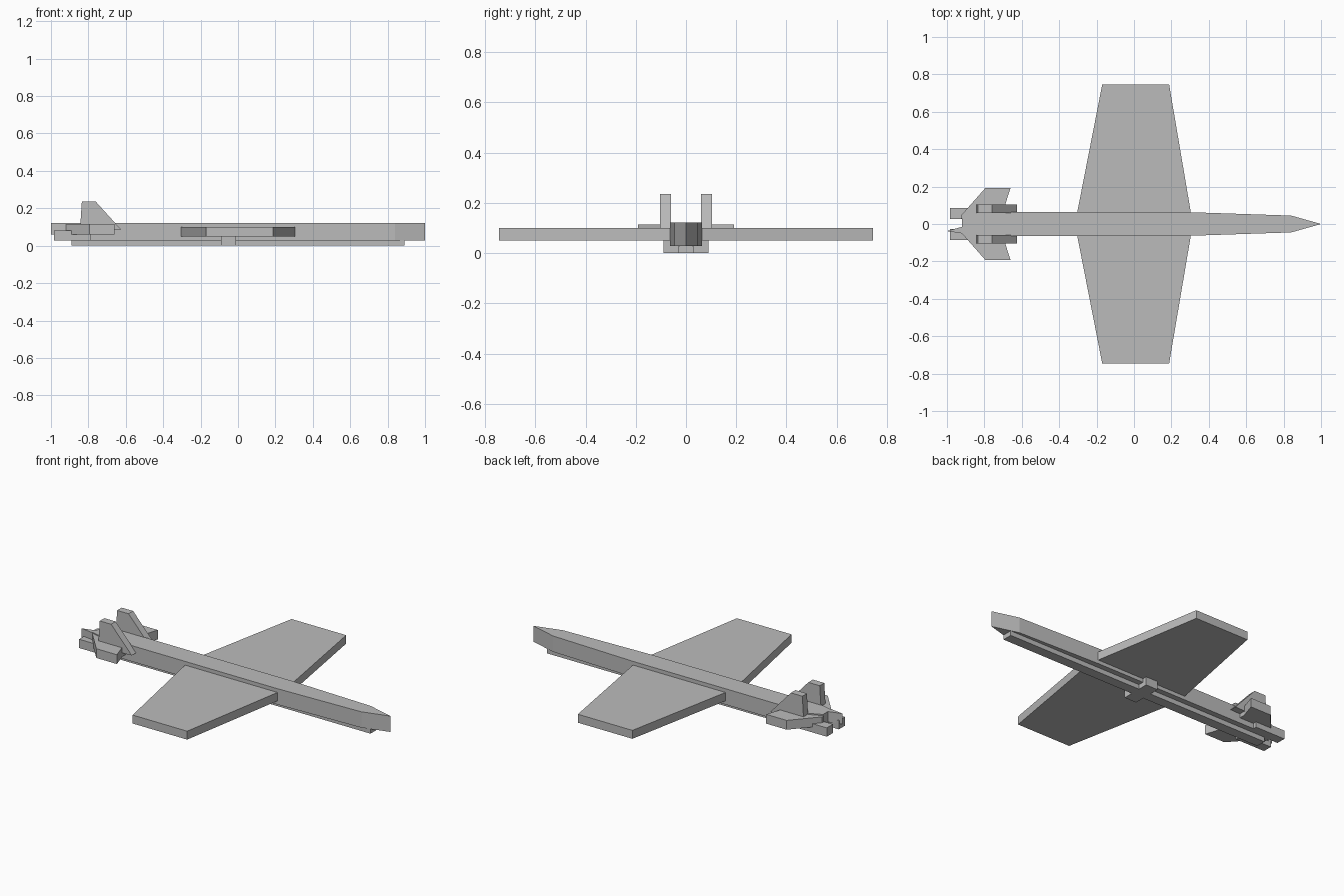
import bpy
import bmesh
from mathutils import Vector

cube = bpy.data.objects.get("Cube")
if cube:
    bpy.data.objects.remove(cube, do_unlink=True)

grey = bpy.data.materials.new("plain_grey")
grey.use_nodes = True
colour = (0.5, 0.5, 0.5, 1)
grey.diffuse_color = colour
grey.node_tree.nodes["Principled BSDF"].inputs["Base Color"].default_value = colour


def extrude(name, outline, axis, low, high):
    """Extrude a flat outline along z (x, y points) or y (x, z points)."""
    def place(a, b, d):
        return Vector((a, b, d)) if axis == "z" else Vector((a, d, b))
    bm = bmesh.new()
    face = bm.faces.new([bm.verts.new(place(a, b, low)) for a, b in outline])
    result = bmesh.ops.extrude_face_region(bm, geom=[face], use_keep_orig=True)
    moved = [v for v in result["geom"] if isinstance(v, bmesh.types.BMVert)]
    bmesh.ops.translate(bm, verts=moved, vec=place(0, 0, high - low))
    bmesh.ops.recalc_face_normals(bm, faces=bm.faces)
    mesh = bpy.data.meshes.new(name)
    bm.to_mesh(mesh)
    bm.free()
    mesh.materials.append(grey)
    obj = bpy.data.objects.new(name, mesh)
    bpy.context.collection.objects.link(obj)
    return obj


def box(name, x0, x1, y0, y1, z0, z1):
    return extrude(name, [(x0, y0), (x1, y0), (x1, y1), (x0, y1)], "z", z0, z1)


# Long body with a pointed nose
extrude("fuselage", [(-0.92, -0.045), (-0.85, -0.063), (0.3, -0.063), (0.84, -0.045),
                     (1.0, 0), (0.84, 0.045), (0.3, 0.063), (-0.85, 0.063),
                     (-0.92, 0.03)], "z", 0.028, 0.122)

# Thin off-centre tail spike
extrude("tail_spike", [(-1.0, -0.038), (-0.92, -0.05), (-0.92, -0.015)], "z", 0.06, 0.122)

# Belly rail and its cross block
box("belly_rail", -0.89, 0.89, -0.03, 0.03, 0, 0.03)
box("belly_block", -0.09, -0.01, -0.09, 0.09, 0, 0.05)

for side, s in (("left", 1), ("right", -1)):
    # Tapered main wing
    extrude(side + "_wing", [(-0.305, s * 0.055), (0.305, s * 0.055),
                             (0.188, s * 0.745), (-0.17, s * 0.745)], "z", 0.05, 0.1)
    # Swept tailplane
    extrude(side + "_tailplane", [(-0.925, s * 0.03), (-0.925, s * 0.045), (-0.795, s * 0.192),
                                  (-0.66, s * 0.192), (-0.69, s * 0.1), (-0.69, s * 0.03)],
            "z", 0.06, 0.115)
    # Upright fin with a sloping leading edge
    extrude(side + "_fin", [(-0.845, 0.08), (-0.835, 0.235), (-0.76, 0.235), (-0.625, 0.086)],
            "y", *sorted((s * 0.06, s * 0.103)))
    # Exhaust box below the tailplane
    box(side + "_exhaust", -0.983, -0.785, *sorted((s * 0.028, s * 0.085)), 0.028, 0.08)
